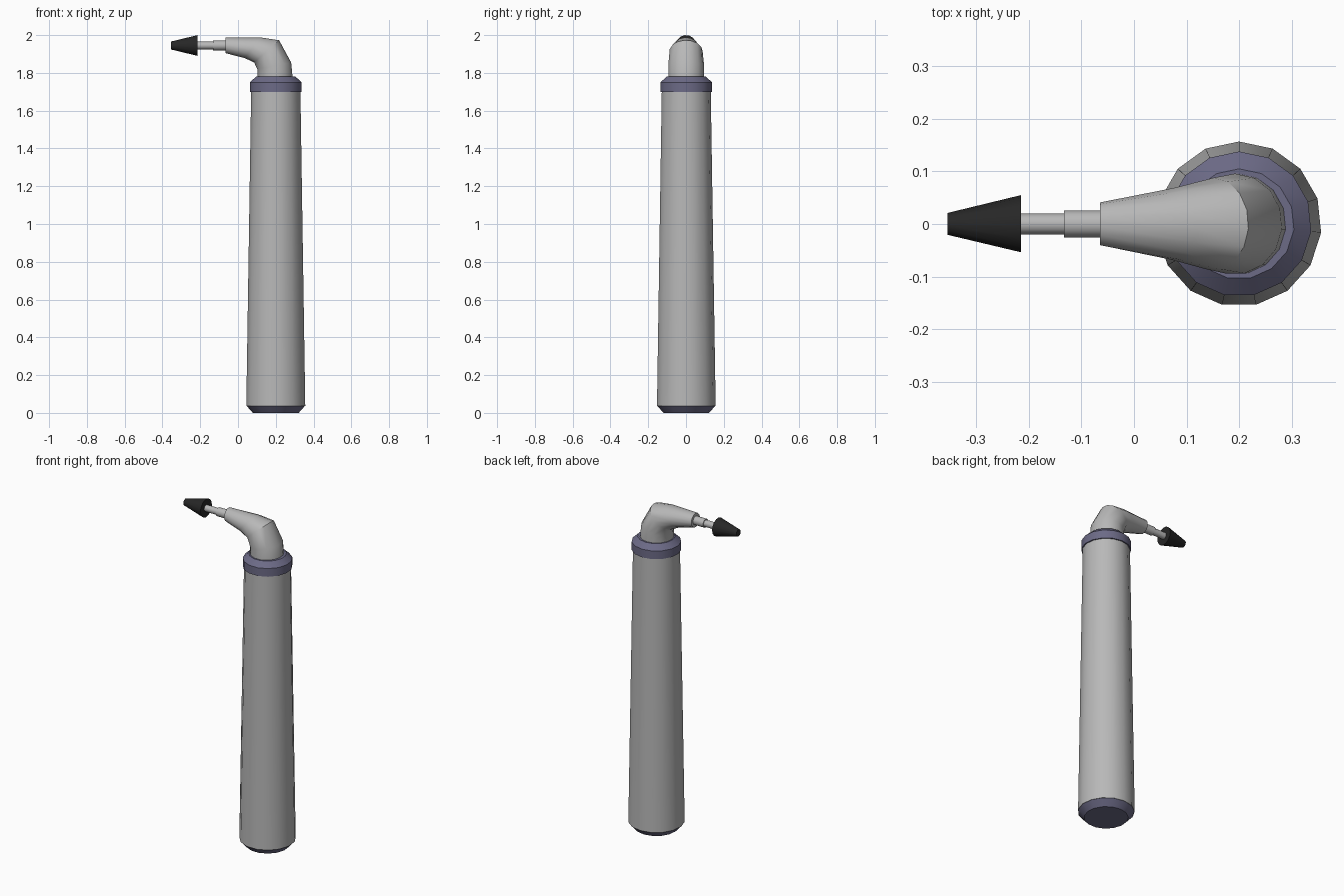
import bpy, bmesh, math
from mathutils import Vector

default = bpy.data.objects.get("Cube")
if default:
    bpy.data.objects.remove(default, do_unlink=True)

SIDES = 15
AXIS_X = 0.2
NOZZLE_Z = 1.945


def material(name, colour):
    m = bpy.data.materials.new(name)
    m.use_nodes = True
    m.diffuse_color = (*colour, 1)
    m.node_tree.nodes["Principled BSDF"].inputs["Base Color"].default_value = (*colour, 1)
    return m


grey = material("light grey", (0.48, 0.48, 0.48))
violet = material("slate violet", (0.15, 0.145, 0.24))
black = material("soft black", (0.02, 0.02, 0.02))


def loft(name, rings, mat):
    """Skin through elliptical rings: (centre, in-plane radius vector, y radius)."""
    bm = bmesh.new()
    loops = []
    for centre, across, wide in rings:
        loop = []
        for i in range(SIDES):
            a = math.pi / 2 + math.tau * i / SIDES
            p = Vector(centre) + Vector(across) * math.cos(a)
            p.y += wide * math.sin(a)
            loop.append(bm.verts.new(p))
        loops.append(loop)
    for low, high in zip(loops, loops[1:]):
        for i in range(SIDES):
            j = (i + 1) % SIDES
            bm.faces.new((low[i], low[j], high[j], high[i]))
    bm.faces.new(loops[0][::-1])
    bm.faces.new(loops[-1])
    bmesh.ops.recalc_face_normals(bm, faces=bm.faces)
    mesh = bpy.data.meshes.new(name)
    bm.to_mesh(mesh)
    bm.free()
    mesh.materials.append(mat)
    ob = bpy.data.objects.new(name, mesh)
    bpy.context.collection.objects.link(ob)
    bpy.ops.object.select_all(action='DESELECT')
    ob.select_set(True)
    bpy.context.view_layer.objects.active = ob
    bpy.ops.object.shade_smooth_by_angle(angle=math.radians(32))
    return ob


def upright(name, profile, mat):
    return loft(name, [((AXIS_X, 0, z), (r, 0, 0), r) for r, z in profile], mat)


def sideways(name, profile, mat):
    return loft(name, [((x, 0, NOZZLE_Z), (0, 0, r), r) for r, x in profile], mat)


# Handle: base cap, tapered body and collar
upright("base_cap", [(0.122, 0), (0.155, 0.037)], violet)
upright("handle_body", [(0.157, 0.037), (0.131, 1.71)], grey)
upright("collar", [(0.138, 1.70), (0.138, 1.75), (0.105, 1.78)], violet)

# Bent head: inner and outer points of each section, with its half width
sections = [((0.103, 1.77), (0.29, 1.77), 0.096),
            ((0.102, 1.82), (0.282, 1.855), 0.096),
            ((0.085, 1.855), (0.218, 1.973), 0.088),
            ((0.035, 1.878), (0.12, 1.988), 0.069),
            ((-0.065, 1.904), (-0.065, 1.988), 0.041)]
rings = []
for (xi, zi), (xo, zo), wide in sections:
    rings.append((((xi + xo) / 2, 0, (zi + zo) / 2),
                  ((xo - xi) / 2, 0, (zo - zi) / 2), wide))
loft("bent_head", rings, grey)

# Nozzle and conical tip
sideways("nozzle_sleeve", [(0.026, -0.055), (0.026, -0.133)], grey)
sideways("nozzle_tube", [(0.02, -0.12), (0.02, -0.23)], grey)
sideways("cone_tip", [(0.055, -0.215), (0.021, -0.355)], black)
